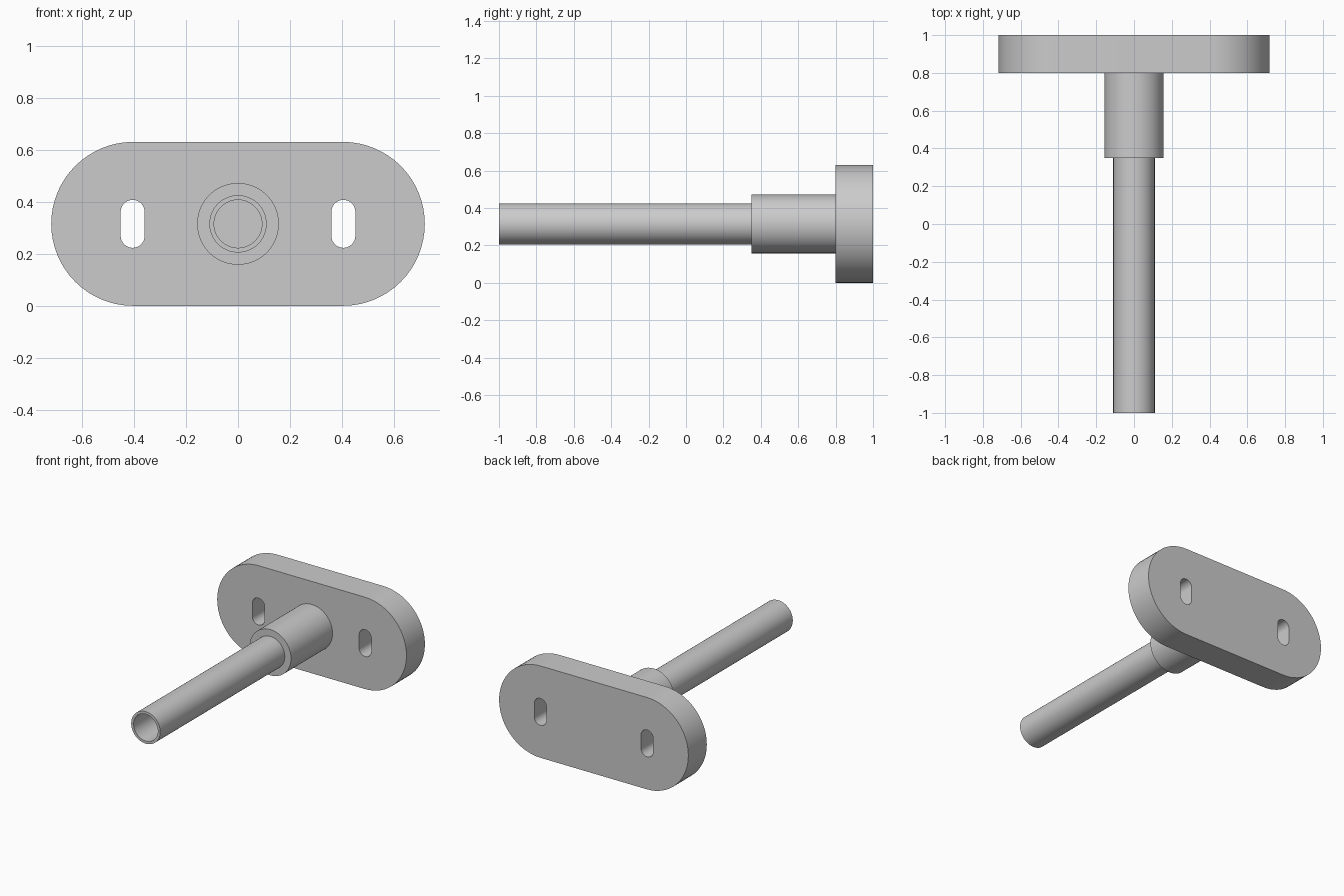
import bpy
import bmesh
from math import pi, sin, cos, radians
from mathutils import Matrix, Vector

cube = bpy.data.objects.get("Cube")
if cube:
    bpy.data.objects.remove(cube)

MID_Z = 0.315        # height of the shaft axis
PLATE_FRONT = 0.8
PLATE_BACK = 1.0
SLEEVE_FRONT = 0.35

grey = bpy.data.materials.new("plain_grey")
grey.use_nodes = True
colour = (0.6, 0.6, 0.6, 1)
grey.diffuse_color = colour
grey.node_tree.nodes["Principled BSDF"].inputs["Base Color"].default_value = colour


def finish(name, bm):
    """Turn a bmesh into a grey object with smooth curves and crisp edges."""
    bmesh.ops.remove_doubles(bm, verts=bm.verts, dist=1e-5)
    bmesh.ops.recalc_face_normals(bm, faces=bm.faces)
    mesh = bpy.data.meshes.new(name)
    bm.to_mesh(mesh)
    bm.free()
    mesh.materials.append(grey)
    obj = bpy.data.objects.new(name, mesh)
    bpy.context.collection.objects.link(obj)
    bpy.ops.object.select_all(action='DESELECT')
    obj.select_set(True)
    bpy.context.view_layer.objects.active = obj
    bpy.ops.object.shade_smooth_by_angle(angle=radians(30))
    return obj


def stadium(centre_x, radius, reach, upright, steps=32):
    """Outline of a slot shape: two half circles joined by straight sides."""
    points = []
    for end in (0, 1):
        for i in range(steps + 1):
            a = -pi / 2 + pi * (end + i / steps)
            u = radius * cos(a) + (reach if end == 0 else -reach)
            v = radius * sin(a)
            points.append((centre_x - v, u) if upright else (centre_x + u, v))
    return points


def lathe(name, profile, steps=96):
    """Spin (radius, y) points around the shaft axis."""
    bm = bmesh.new()
    verts = [bm.verts.new((r, y, MID_Z)) for r, y in profile]
    edges = [bm.edges.new(pair) for pair in zip(verts, verts[1:])]
    bmesh.ops.spin(bm, geom=verts + edges, cent=(0, 0, MID_Z), axis=(0, 1, 0),
                   angle=2 * pi, steps=steps)
    return finish(name, bm)


# Mounting plate: rounded outline with two upright slots, extruded
curve = bpy.data.curves.new("plate_outline", 'CURVE')
curve.dimensions = '2D'
curve.fill_mode = 'BOTH'
curve.extrude = (PLATE_BACK - PLATE_FRONT) / 2
outlines = [stadium(0, 0.315, 0.403, False)]
outlines += [stadium(side * 0.405, 0.046, 0.046, True) for side in (-1, 1)]
for outline in outlines:
    spline = curve.splines.new('POLY')
    spline.points.add(len(outline) - 1)
    for point, (x, y) in zip(spline.points, outline):
        point.co = (x, y, 0, 1)
    spline.use_cyclic_u = True
helper = bpy.data.objects.new("plate_outline", curve)
bpy.context.collection.objects.link(helper)
bpy.context.view_layer.update()
flat = bpy.data.meshes.new_from_object(
    helper.evaluated_get(bpy.context.evaluated_depsgraph_get()))
bpy.data.objects.remove(helper)
bm = bmesh.new()
bm.from_mesh(flat)
bpy.data.meshes.remove(flat)
place = Matrix.Translation(Vector((0, (PLATE_FRONT + PLATE_BACK) / 2, MID_Z)))
bmesh.ops.transform(bm, verts=bm.verts, matrix=place @ Matrix.Rotation(pi / 2, 4, 'X'))
finish("mounting_plate", bm)

# Sleeve that joins the tube to the plate
lathe("sleeve", [(0.157, PLATE_FRONT), (0.157, SLEEVE_FRONT), (0.11, SLEEVE_FRONT)])

# Hollow tube, open at the front
lathe("tube", [(0.11, SLEEVE_FRONT), (0.11, -1), (0.092, -1),
               (0.092, PLATE_FRONT - 0.001), (0, PLATE_FRONT - 0.001)])
